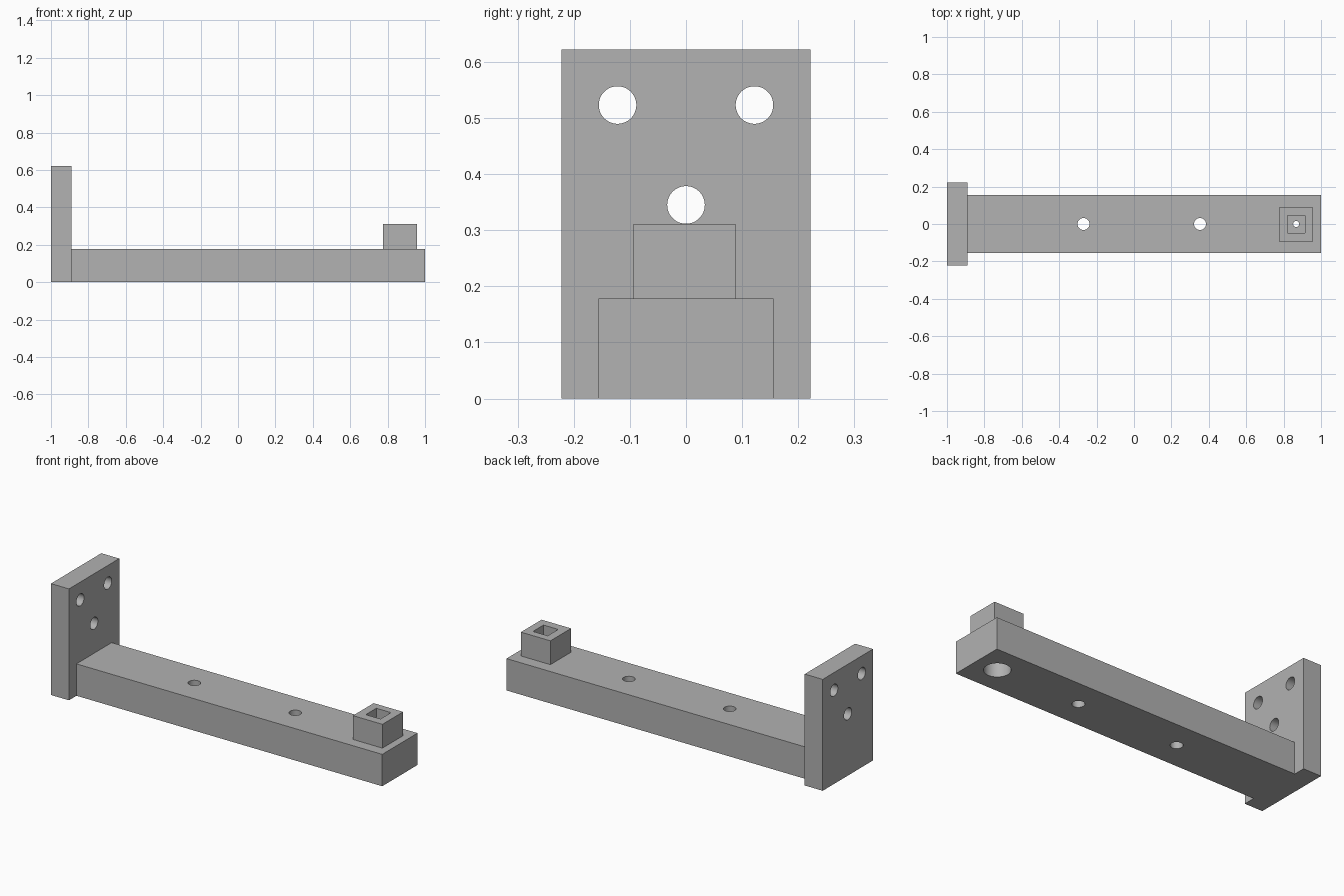
import bpy
from math import pi

cube = bpy.data.objects.get("Cube")
if cube:
    bpy.data.objects.remove(cube, do_unlink=True)

grey = bpy.data.materials.new("plain grey")
grey.use_nodes = True
colour = (0.445, 0.445, 0.445, 1)
grey.diffuse_color = colour
grey.node_tree.nodes["Principled BSDF"].inputs["Base Color"].default_value = colour


def box(name, x, y, z):
    """Box from (low, high) ranges on each axis."""
    ranges = (x, y, z)
    bpy.ops.mesh.primitive_cube_add(size=1, location=[(a + b) / 2 for a, b in ranges])
    ob = bpy.context.object
    ob.name = name
    ob.scale = [b - a for a, b in ranges]
    bpy.ops.object.transform_apply(location=True, rotation=True, scale=True)
    ob.data.materials.append(grey)
    return ob


def rod(name, radius, centre, depth, along_x=False):
    bpy.ops.mesh.primitive_cylinder_add(
        vertices=48, radius=radius, depth=depth, location=centre,
        rotation=(0, pi / 2 if along_x else 0, 0))
    ob = bpy.context.object
    ob.name = name
    bpy.ops.object.transform_apply(location=True, rotation=True, scale=True)
    ob.data.materials.append(grey)
    return ob


def combine(body, tool, operation):
    """Apply a boolean and discard the tool."""
    tool.hide_render = True
    mod = body.modifiers.new("join", 'BOOLEAN')
    mod.operation = operation
    mod.solver = 'EXACT'
    mod.object = tool
    bpy.context.view_layer.objects.active = body
    bpy.ops.object.modifier_apply(modifier=mod.name)
    bpy.data.objects.remove(tool, do_unlink=True)


# Beam, end plate and socket block as one solid
bracket = box("bracket_arm", (-0.95, 1), (-0.1555, 0.1555), (0, 0.178))
combine(bracket, box("mounting_plate", (-1, -0.889), (-0.222, 0.222), (0, 0.622)), 'UNION')
combine(bracket, box("socket_block", (0.776, 0.958), (-0.094, 0.088), (0.1, 0.311)), 'UNION')

# Mounting plate holes
for y, z in ((-0.122, 0.523), (0.122, 0.523), (0, 0.345)):
    combine(bracket, rod("plate_hole", 0.0335, (-0.945, y, z), 0.3, True), 'DIFFERENCE')

# Beam holes
for x in (-0.27, 0.353):
    combine(bracket, rod("beam_hole", 0.032, (x, 0, 0.1), 0.5), 'DIFFERENCE')

# Square socket, pin hole and round recess underneath
combine(bracket, box("square_socket", (0.822, 0.913), (-0.047, 0.046), (0.178, 0.4)), 'DIFFERENCE')
combine(bracket, rod("pin_hole", 0.016, (0.867, 0, 0.1), 0.5), 'DIFFERENCE')
combine(bracket, rod("under_recess", 0.067, (0.867, 0, 0), 0.22), 'DIFFERENCE')

bpy.ops.object.select_all(action='DESELECT')
bracket.select_set(True)
bpy.context.view_layer.objects.active = bracket
bpy.ops.object.shade_smooth_by_angle(angle=pi / 6)
